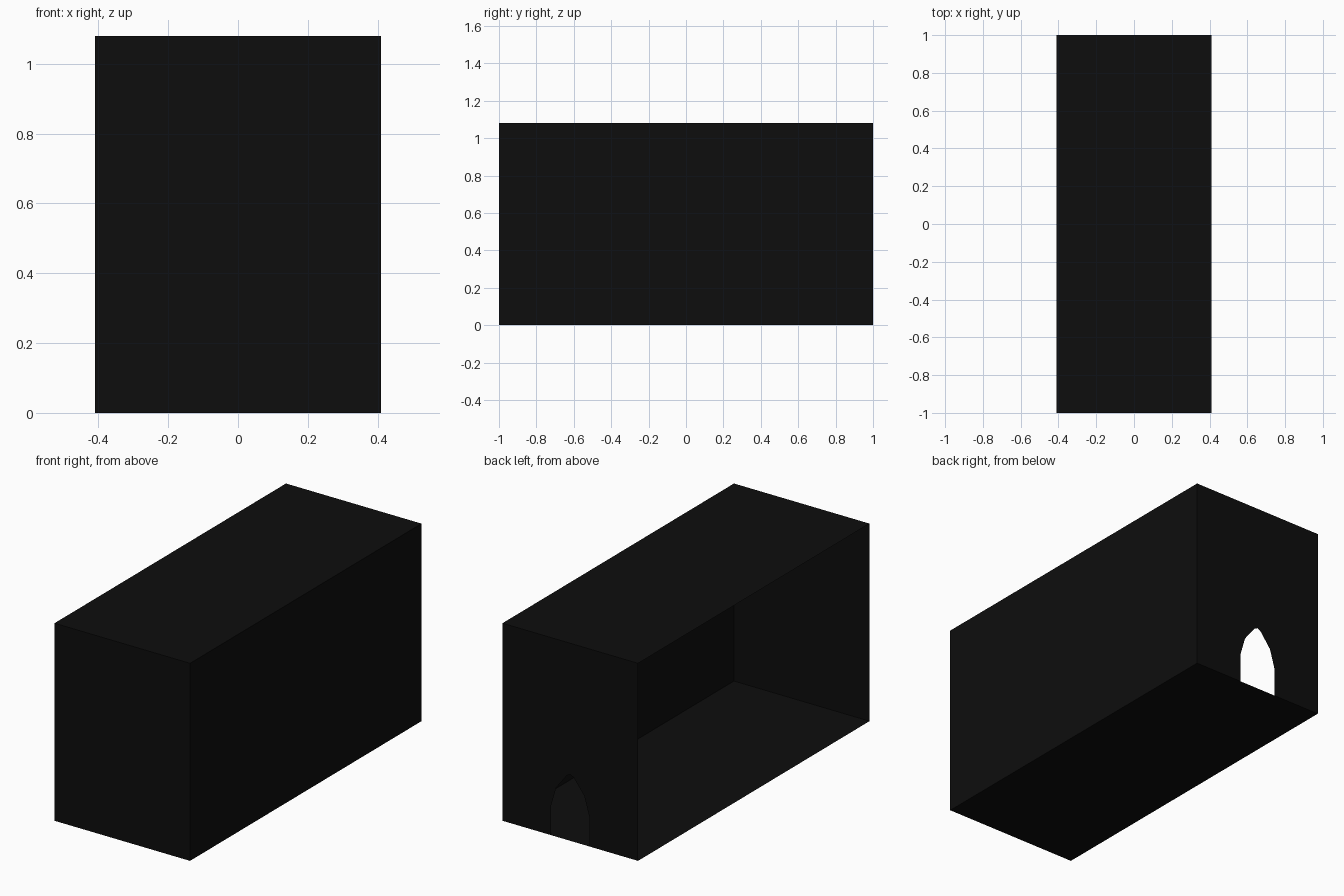
import bpy

if "Cube" in bpy.data.objects:
    bpy.data.objects.remove(bpy.data.objects["Cube"])

W, D, H = 0.41, 1.0, 1.08   # half width, half depth, height

black = bpy.data.materials.new("black")
black.diffuse_color = (0.004, 0.004, 0.004, 1)
black.use_nodes = True
black.node_tree.nodes["Principled BSDF"].inputs["Base Color"].default_value = black.diffuse_color


def panel(name, verts):
    """One flat sheet from an outline."""
    mesh = bpy.data.meshes.new(name)
    mesh.from_pydata(verts, [], [tuple(range(len(verts)))])
    mesh.materials.append(black)
    obj = bpy.data.objects.new(name, mesh)
    bpy.context.collection.objects.link(obj)
    return obj


# Thin sheets of the box; the left side (-x) stays open
panel("floor", [(-W, -D, 0), (-W, D, 0), (W, D, 0), (W, -D, 0)])
panel("roof", [(-W, -D, H), (W, -D, H), (W, D, H), (-W, D, H)])
panel("front_wall", [(-W, -D, 0), (W, -D, 0), (W, -D, H), (-W, -D, H)])
panel("right_wall", [(W, -D, 0), (W, D, 0), (W, D, H), (W, -D, H)])

# Back wall with a pointed-arch doorway, built as two mirrored halves
arch = [(0.0, 0.362), (0.02, 0.352), (0.085, 0.268), (0.116, 0.16), (0.116, 0)]
half = [(0, H)] + arch + [(W, 0), (W, H)]
panel("back_wall_right", [(x, D, z) for x, z in reversed(half)][::-1])
panel("back_wall_left", [(-x, D, z) for x, z in reversed(half)])

# Face the back wall halves outwards (+y)
for name in ("back_wall_right", "back_wall_left"):
    mesh = bpy.data.objects[name].data
    if mesh.polygons[0].normal.y < 0:
        mesh.flip_normals()
